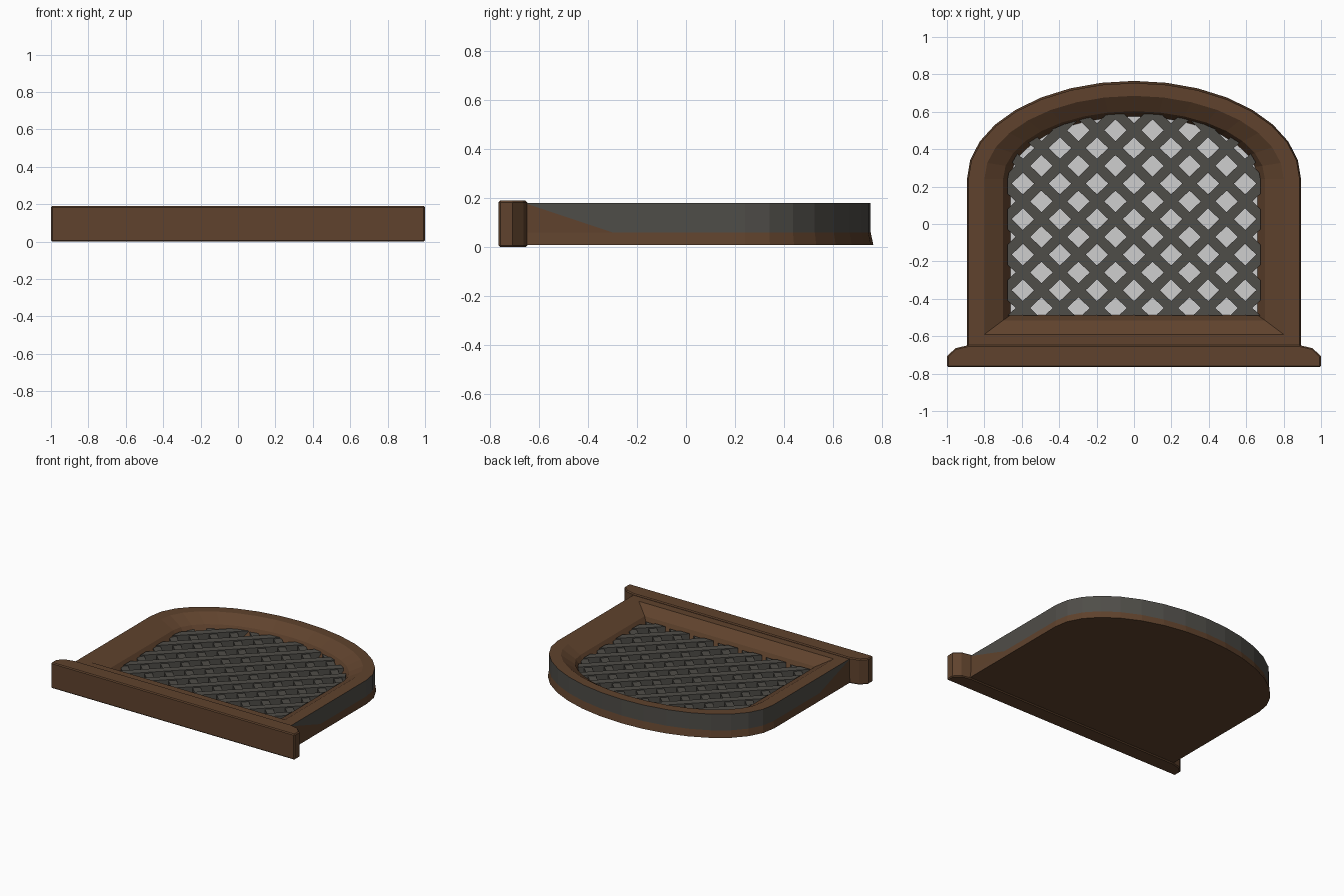
import bpy, bmesh, math
from mathutils import Vector

if "Cube" in bpy.data.objects:
    bpy.data.objects.remove(bpy.data.objects["Cube"])


def material(name, rgb):
    m = bpy.data.materials.new(name)
    m.diffuse_color = (*rgb, 1)
    m.use_nodes = True
    m.node_tree.nodes["Principled BSDF"].inputs["Base Color"].default_value = m.diffuse_color
    return m


WOOD = material("brown wood", (0.115, 0.055, 0.026))
IRON = material("dark grey", (0.078, 0.074, 0.065))
GLASS = material("pale glass", (0.62, 0.62, 0.62))
SPRING = 0.24  # height where the arch begins


def arch(a, b, bottom, steps=16):
    """Arched outline: straight sides, half-ellipse top, anticlockwise."""
    pts = [(-a, -0.3), (-a, bottom), (a, bottom), (a, -0.3)]
    for i in range(steps + 1):
        t = math.pi * i / steps
        pts.append((a * math.cos(t), SPRING + b * math.sin(t)))
    return pts


def finish(bm, name, mats):
    bmesh.ops.recalc_face_normals(bm, faces=bm.faces)
    me = bpy.data.meshes.new(name)
    bm.to_mesh(me)
    bm.free()
    for m in mats:
        me.materials.append(m)
    ob = bpy.data.objects.new(name, me)
    bpy.context.collection.objects.link(ob)
    return ob


# Frame: moulding profile swept round the arch, (half width, rise, bottom, z)
levels = [(0.893, 0.525, -0.66, 0.008), (0.886, 0.514, -0.66, 0.06),
          (0.886, 0.514, -0.66, 0.18), (0.80, 0.445, -0.59, 0.18),
          (0.70, 0.363, -0.515, 0.125), (0.66, 0.335, -0.487, 0.065)]
bm = bmesh.new()
rings = [[bm.verts.new((x, y, z)) for x, y in arch(a, b, yb)]
         for a, b, yb, z in levels]
n = len(rings[0])
for k in range(len(rings) - 1):
    lo, hi = rings[k], rings[k + 1]
    for i in range(n):
        j = (i + 1) % n
        if k == 1 and i in (0, 2):
            # lower side wall: diagonal split between wood and grey
            if i == 0:
                bm.faces.new((lo[i], lo[j], hi[j]))
                grey = bm.faces.new((lo[i], hi[j], hi[i]))
            else:
                bm.faces.new((lo[i], lo[j], hi[i]))
                grey = bm.faces.new((lo[j], hi[j], hi[i]))
            grey.material_index = 1
        else:
            f = bm.faces.new((lo[i], lo[j], hi[j], hi[i]))
            if k == 1 and i != 1:
                f.material_index = 1
bm.faces.new(rings[0][::-1])             # flat back
bm.faces.new(rings[-1]).material_index = 2  # pane
finish(bm, "arched_frame", [WOOD, IRON, GLASS])

# Sill: prism with chamfered ends
half = [(1, -0.765), (1, -0.708), (0.955, -0.664), (0.885, -0.648)]
outline = half + [(-x, y) for x, y in reversed(half)]
bm = bmesh.new()
face = bm.faces.new([bm.verts.new((x, y, 0)) for x, y in outline])
ext = bmesh.ops.extrude_face_region(bm, geom=[face])
bmesh.ops.translate(bm, vec=(0, 0, 0.19),
                    verts=[v for v in ext["geom"] if isinstance(v, bmesh.types.BMVert)])
sill = finish(bm, "sill", [WOOD])
bev = sill.modifiers.new("edge", 'BEVEL')
bev.width = 0.007
bev.segments = 1
bev.limit_method = 'ANGLE'
bev.angle_limit = math.radians(60)

# Lattice: crossing diagonal bars trimmed to the opening
DX, DY, W = 0.198, 0.19, 0.054
clip = arch(0.676, 0.352, -0.49)


def lattice(name, sign, z0, z1):
    out = bmesh.new()
    d = Vector((DX, sign * DY, 0)).normalized()
    side = Vector((-d.y, d.x, 0)) * W / 2
    mesh = bpy.data.meshes.new("bar_tmp")
    for k in range(-6, 12):
        c = Vector((0, -0.449 + k * DY, 0))
        bar = bmesh.new()
        q = [c - 2 * d - side, c + 2 * d - side, c + 2 * d + side, c - 2 * d + side]
        lo = [bar.verts.new((p.x, p.y, z0)) for p in q]
        hi = [bar.verts.new((p.x, p.y, z1)) for p in q]
        bar.faces.new(lo[::-1])
        bar.faces.new(hi)
        for i in range(4):
            j = (i + 1) % 4
            bar.faces.new((lo[i], lo[j], hi[j], hi[i]))
        for i, (x, y) in enumerate(clip):
            x2, y2 = clip[(i + 1) % len(clip)]
            if not bar.faces:
                break
            bmesh.ops.bisect_plane(bar, geom=bar.verts[:] + bar.edges[:] + bar.faces[:],
                                   plane_co=(x, y, 0), plane_no=(y2 - y, x - x2, 0),
                                   clear_outer=True)
            rim = [e for e in bar.edges if e.is_boundary]
            if rim:
                bmesh.ops.holes_fill(bar, edges=rim, sides=0)
        bar.to_mesh(mesh)
        bar.free()
        out.from_mesh(mesh)
    bpy.data.meshes.remove(mesh)
    finish(out, name, [IRON])


lattice("lattice_rising_bars", 1, 0.068, 0.108)
lattice("lattice_falling_bars", -1, 0.066, 0.100)
